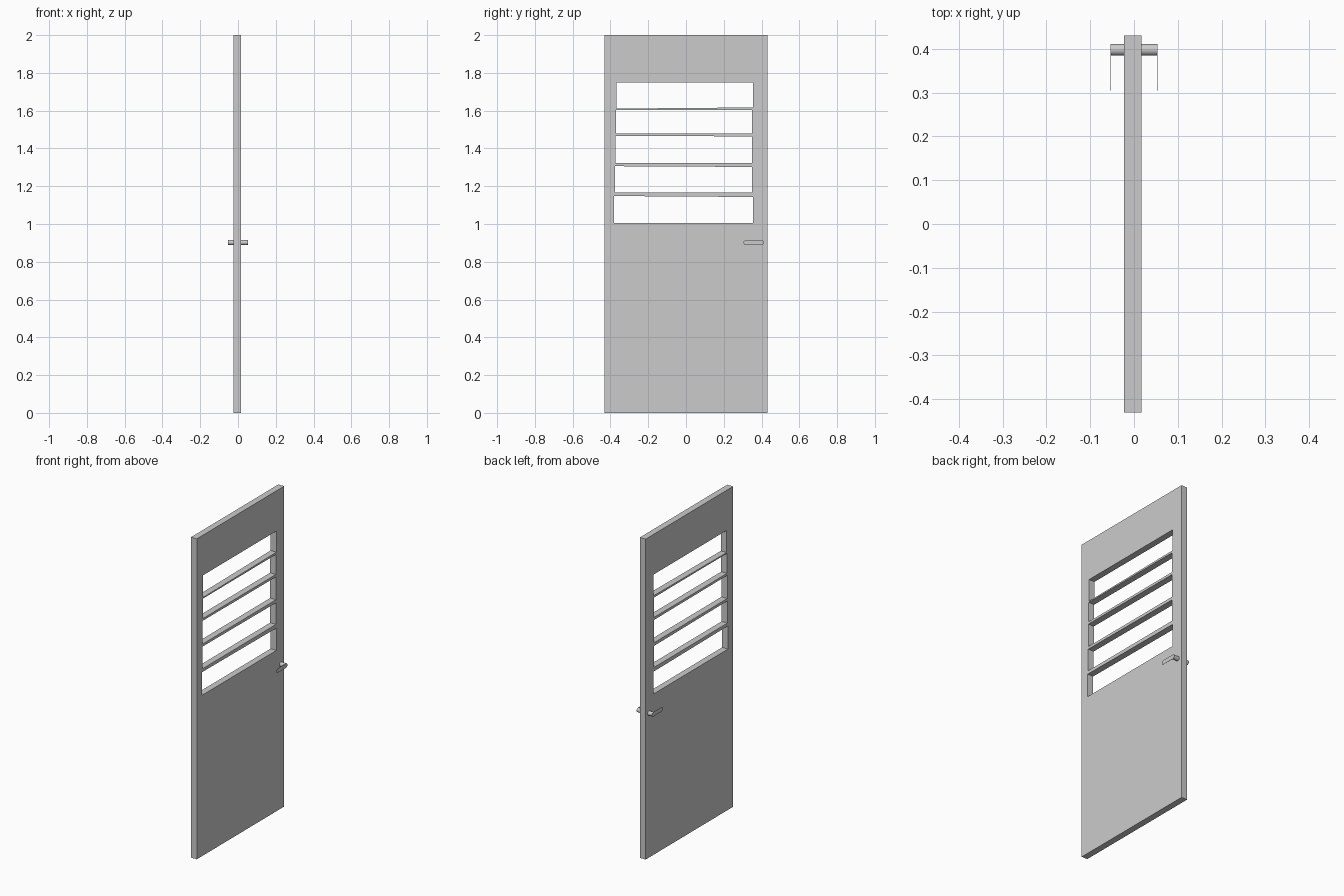
import bpy, bmesh, math
from mathutils import Matrix

if "Cube" in bpy.data.objects:
    bpy.data.objects.remove(bpy.data.objects["Cube"])

# Local x -> world y, local y -> world z, local z -> world x
SIDE = Matrix(((0, 0, 1, 0), (1, 0, 0, 0), (0, 1, 0, 0), (0, 0, 0, 1)))


def plate(name, outlines, x, half):
    """Flat plate from closed (y, z) outlines; inner outlines become holes."""
    cu = bpy.data.curves.new(name, 'CURVE')
    cu.dimensions = '2D'
    cu.fill_mode = 'BOTH'
    cu.extrude = half
    for pts in outlines:
        sp = cu.splines.new('POLY')
        sp.points.add(len(pts) - 1)
        for p, (y, z) in zip(sp.points, pts):
            p.co = (y, z, 0, 1)
        sp.use_cyclic_u = True
    tmp = bpy.data.objects.new(name + "_curve", cu)
    bpy.context.collection.objects.link(tmp)
    deps = bpy.context.evaluated_depsgraph_get()
    me = bpy.data.meshes.new_from_object(tmp.evaluated_get(deps))
    bpy.data.objects.remove(tmp)
    me.transform(Matrix.Translation((x, 0, 0)) @ SIDE)
    bm = bmesh.new()
    bm.from_mesh(me)
    bmesh.ops.remove_doubles(bm, verts=bm.verts, dist=1e-5)
    bmesh.ops.recalc_face_normals(bm, faces=bm.faces)
    for f in bm.faces:
        f.smooth = False
    bm.to_mesh(me)
    bm.free()
    me.name = name
    ob = bpy.data.objects.new(name, me)
    bpy.context.collection.objects.link(ob)
    return ob


# Door leaf with five slightly uneven openings separated by slats
# (left y, right y, bottom z left, bottom z right, top z left, top z right)
openings = [
    (-0.380, 0.354, 1.004, 1.004, 1.148, 1.143),
    (-0.375, 0.350, 1.168, 1.168, 1.306, 1.302),
    (-0.374, 0.350, 1.322, 1.322, 1.466, 1.464),
    (-0.371, 0.350, 1.480, 1.480, 1.604, 1.604),
    (-0.368, 0.354, 1.611, 1.617, 1.749, 1.749),
]
leaf = [(-0.431, 0), (0.431, 0), (0.431, 2), (-0.431, 2)]
holes = [[(l, b0), (l, t0), (r, t1), (r, b1)] for l, r, b0, b1, t0, t1 in openings]
plate("door_leaf", [leaf] + holes, -0.003, 0.02)

# Lever handles on both sides: round spindle plus a thin rounded lever
HY, HZ, R, TIP = 0.398, 0.902, 0.0135, 0.318
half_circle = [math.pi * (i / 10 - 0.5) for i in range(11)]
lever = [(HY + R * math.cos(a), HZ + R * math.sin(a)) for a in half_circle]
lever += [(TIP - R * math.cos(a), HZ - R * math.sin(a)) for a in half_circle]

for side, s, face in (("right", 1, 0.017), ("left", -1, 0.023)):
    depth = 0.0525 - face
    bpy.ops.mesh.primitive_cylinder_add(
        vertices=20, radius=R, depth=depth,
        location=(s * (face + depth / 2), HY, HZ), rotation=(0, math.pi / 2, 0))
    spindle = bpy.context.object
    spindle.name = side + "_handle_spindle"
    bpy.ops.object.shade_smooth_by_angle(angle=math.radians(35))
    plate(side + "_handle_lever", [lever], s * 0.0528, 0.0004)
